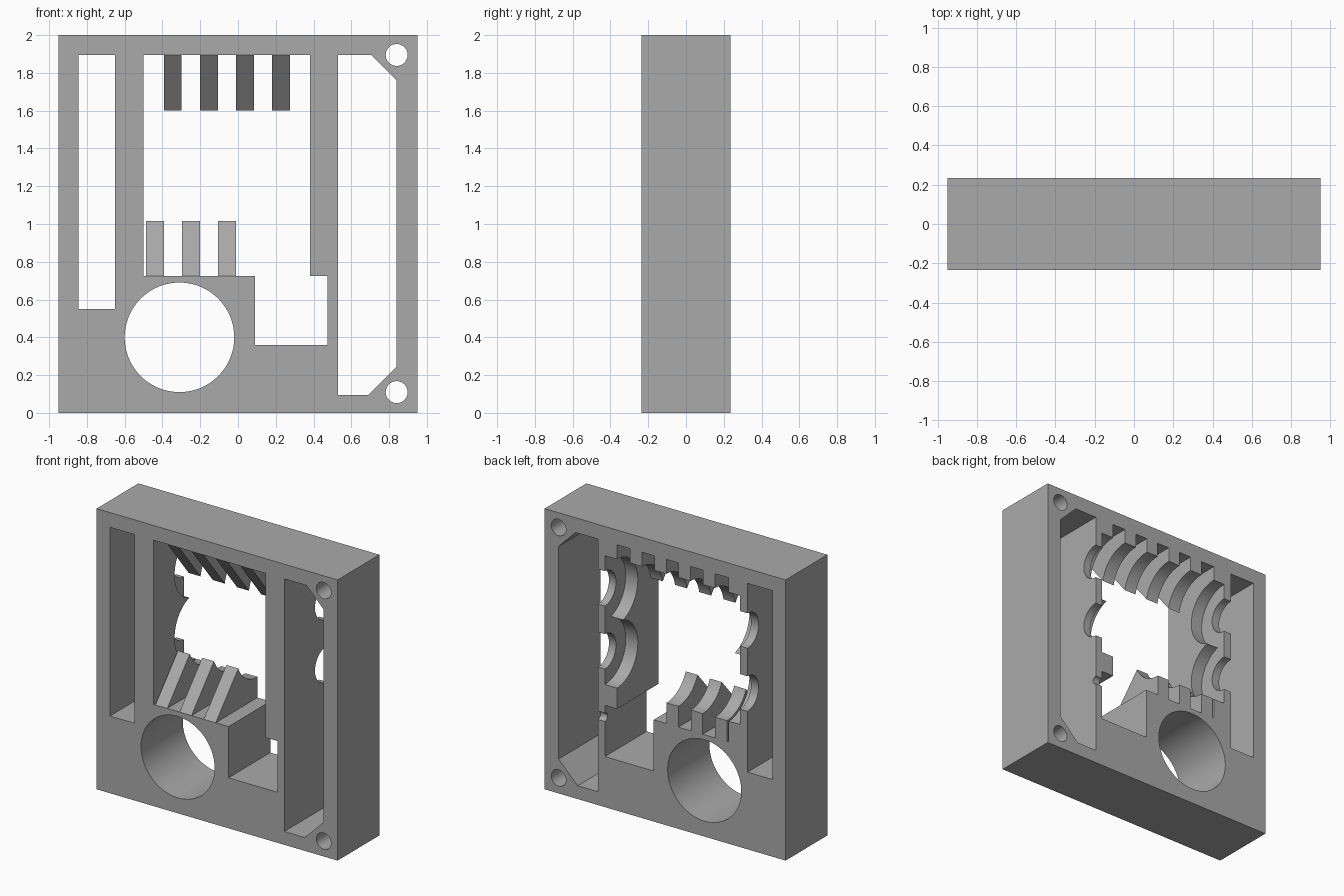
import bpy, bmesh
from math import pi, sin, cos, atan2, sqrt
from mathutils import Vector

if "Cube" in bpy.data.objects:
    bpy.data.objects.remove(bpy.data.objects["Cube"], do_unlink=True)

grey = bpy.data.materials.new("mid_grey")
grey.use_nodes = True
grey.diffuse_color = (0.4, 0.4, 0.4, 1)
grey.node_tree.nodes["Principled BSDF"].inputs["Base Color"].default_value = (0.4, 0.4, 0.4, 1)

BACK = 0.235                      # half depth of the frame
AXES = (1.108, 1.557)             # heights of the two roller axes
ROLLER, AXLE = 0.235, 0.125       # radii of roller and axle clearance
RIB = 0.094                       # rib width


def prism(name, points, axis, start, end):
    """Extrude a 2D outline along x (points are y, z) or y (points are x, z)."""
    bm = bmesh.new()
    place = (lambda p: (start, *p)) if axis == "x" else (lambda p: (p[0], start, p[1]))
    face = bm.faces.new([bm.verts.new(place(p)) for p in points])
    move = Vector((end - start, 0, 0) if axis == "x" else (0, end - start, 0))
    out = bmesh.ops.extrude_face_region(bm, geom=[face])["geom"]
    bmesh.ops.translate(bm, vec=move, verts=[v for v in out if isinstance(v, bmesh.types.BMVert)])
    bmesh.ops.recalc_face_normals(bm, faces=bm.faces)
    mesh = bpy.data.meshes.new(name)
    bm.to_mesh(mesh)
    bm.free()
    mesh.materials.append(grey)
    obj = bpy.data.objects.new(name, mesh)
    bpy.context.collection.objects.link(obj)
    return obj


def rect(a, b, c, d):
    return [(a, c), (b, c), (b, d), (a, d)]


def circle(u, v, r, n=64):
    return [(u + r * cos(2 * pi * (i + 0.5) / n), v + r * sin(2 * pi * (i + 0.5) / n)) for i in range(n)]


def combine(target, tool, operation):
    """Apply a boolean and discard the tool."""
    tool.hide_render = True
    mod = target.modifiers.new("shape", "BOOLEAN")
    mod.operation, mod.solver, mod.object = operation, "EXACT", tool
    bpy.context.view_layer.update()
    graph = bpy.context.evaluated_depsgraph_get()
    mesh = bpy.data.meshes.new_from_object(target.evaluated_get(graph))
    target.modifiers.clear()
    target.data = mesh
    bpy.data.objects.remove(tool, do_unlink=True)


# Solid block
frame = prism("frame", rect(-0.95, 0.95, 0, 2), "y", -BACK, BACK)

# Openings from front to back
window = [(-0.5, 0.725), (0.09, 0.725), (0.09, 0.36), (0.475, 0.36),
          (0.475, 0.725), (0.38, 0.725), (0.38, 1.895), (-0.5, 1.895)]
side_slot = [(0.53, 0.095), (0.69, 0.095), (0.84, 0.245), (0.84, 1.76), (0.705, 1.895), (0.53, 1.895)]
openings = [window, side_slot, rect(-0.845, -0.65, 0.55, 1.895),
            circle(-0.31, 0.4, 0.29, 96), circle(0.84, 1.895, 0.058), circle(0.84, 0.11, 0.058)]
for outline in openings:
    combine(frame, prism("opening_cutter", outline, "y", -0.5, 0.5), "DIFFERENCE")

# Roller and axle recesses in the back of the window walls
for z in AXES:
    combine(frame, prism("roller_cutter", circle(BACK, z, ROLLER, 96), "x", -0.59, 0.475), "DIFFERENCE")
    combine(frame, prism("axle_cutter", circle(BACK, z, AXLE), "x", -0.75, 0.7), "DIFFERENCE")

# Small wire notch beside the lower pocket
combine(frame, prism("notch_cutter", circle(BACK, 0.64, 0.03, 32), "x", 0.4, 0.6), "DIFFERENCE")


def rib_outline(base, tip, axis_z, side):
    """Sloped front, concave back around a roller; side is -1 below, +1 above."""
    dz = tip - axis_z
    first = atan2(dz, -sqrt(ROLLER ** 2 - dz ** 2))
    if first < 0:
        first += 2 * pi
    last = pi - side * pi / 2
    arc = [first + (last - first) * i / 20 for i in range(21)]
    root = base + side * 0.02
    return ([(-BACK, base)]
            + [(BACK + ROLLER * cos(a), axis_z + ROLLER * sin(a)) for a in arc]
            + [(BACK, root), (-0.2, root)])


# Combs of guide ribs below and above the rollers
lower = rib_outline(0.725, 1.015, AXES[0], -1)
upper = rib_outline(1.895, 1.6, AXES[1], 1)
for outline, first_x, count in ((lower, -0.487, 3), (upper, -0.392, 4)):
    for i in range(count):
        x = first_x + 0.191 * i
        combine(frame, prism("guide_rib", outline, "x", x, x + RIB), "UNION")

# Smooth curved walls, keep corners crisp
bpy.ops.object.select_all(action="DESELECT")
frame.select_set(True)
bpy.context.view_layer.objects.active = frame
bpy.ops.object.shade_smooth_by_angle(angle=0.5)
